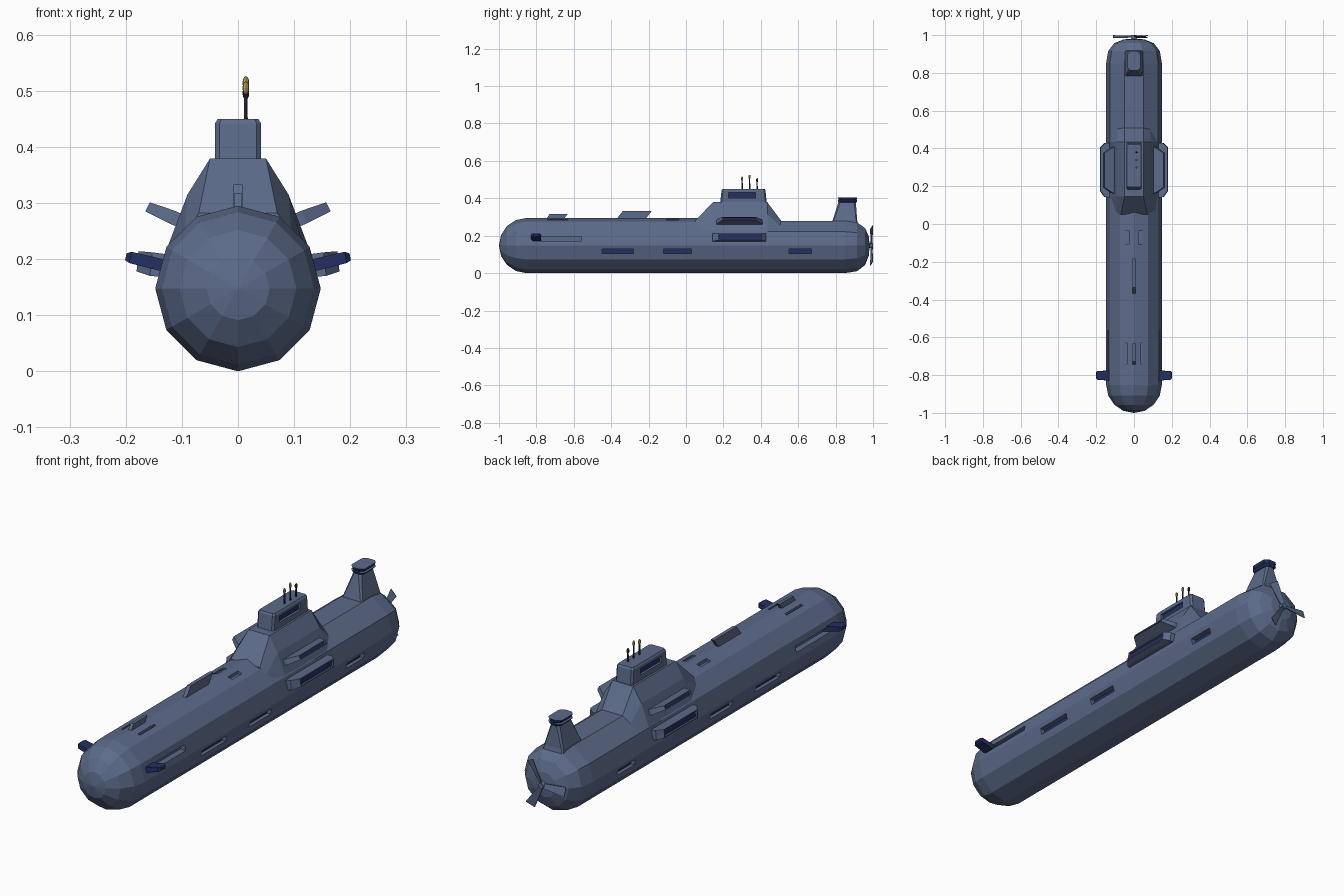
import bpy, bmesh
from math import sin, cos, pi, radians
from mathutils import Vector, Matrix

if "Cube" in bpy.data.objects:
    bpy.data.objects.remove(bpy.data.objects["Cube"])


def mat(name, rgb):
    m = bpy.data.materials.new(name)
    m.diffuse_color = (*rgb, 1)
    m.use_nodes = True
    m.node_tree.nodes["Principled BSDF"].inputs["Base Color"].default_value = m.diffuse_color
    return m


HULL = mat("slate_blue", (0.107, 0.147, 0.255))
NAVY = mat("deep_navy", (0.018, 0.028, 0.12))
DARK = mat("dark_metal", (0.022, 0.028, 0.05))
GOLD = mat("pale_gold", (0.50, 0.41, 0.10))


def finish(name, bm, mats):
    bmesh.ops.recalc_face_normals(bm, faces=bm.faces[:])
    me = bpy.data.meshes.new(name)
    bm.to_mesh(me)
    bm.free()
    for m in mats:
        me.materials.append(m)
    ob = bpy.data.objects.new(name, me)
    bpy.context.collection.objects.link(ob)
    return ob


def loft(name, rings, mats=(HULL,), recess=None):
    """Skin equal-length rings, cap both ends; recess = (border, depth) of a navy inset in the last cap."""
    bm = bmesh.new()
    vs = [[bm.verts.new(p) for p in r] for r in rings]
    n = len(rings[0])
    for a, b in zip(vs, vs[1:]):
        for i in range(n):
            j = (i + 1) % n
            bm.faces.new((a[i], a[j], b[j], b[i]))
    bm.faces.new(vs[0])
    end = bm.faces.new(vs[-1])
    bmesh.ops.recalc_face_normals(bm, faces=bm.faces[:])
    if recess:
        bmesh.ops.inset_region(bm, faces=[end], thickness=recess[0], depth=0)
        bmesh.ops.inset_region(bm, faces=[end], thickness=0.0005, depth=-recess[1])
        end.material_index = 1
    return finish(name, bm, mats)


def cut(ob, boxes):
    """Cut recesses; each box is x0,x1,y0,y1,z0,z1,navy floor. Boxes are mirrored in x."""
    bm = bmesh.new()
    for x0, x1, y0, y1, z0, z1, navy in boxes:
        for s in (1, -1):
            g = bmesh.ops.create_cube(bm, size=1)["verts"]
            c = Vector((s * (x0 + x1) / 2, (y0 + y1) / 2, (z0 + z1) / 2))
            for v in g:
                v.co = c + Vector((v.co.x * (x1 - x0), v.co.y * (y1 - y0), v.co.z * (z1 - z0)))
            for f in {f for v in g for f in v.link_faces}:
                if navy and abs(f.calc_center_median().x - s * x0) < 1e-4:
                    f.material_index = 1
    cutter = finish("recess_cutter", bm, (HULL, NAVY))
    mod = ob.modifiers.new("recesses", "BOOLEAN")
    mod.object, mod.operation, mod.solver = cutter, "DIFFERENCE", "EXACT"
    bpy.context.view_layer.objects.active = ob
    bpy.ops.object.modifier_apply(modifier=mod.name)
    bpy.data.objects.remove(cutter)


# Twelve-sided hull with a domed bow, a flat rear deck and a blunt stern
R, ZC = 0.1475, 0.1475


def section(y, k, flat):
    pts = []
    for i in range(12):
        x, z = R * cos(i * pi / 6), R * sin(i * pi / 6)
        if flat and i in (2, 3, 4):
            x, z = (3 - i) * 0.05, 0.132
        pts.append((x * k, y, ZC + z * k))
    return pts


stations = [(-1, 0.01, 0), (-0.989, 0.383, 0), (-0.957, 0.707, 0), (-0.909, 0.924, 0), (-0.853, 1, 0),
            (0.2, 1, 0), (0.35, 1, 1), (0.85, 1, 1), (0.915, 0.93, 1), (0.957, 0.71, 1),
            (0.977, 0.38, 1), (0.982, 0.01, 1)]
hull = loft("hull", [section(*s) for s in stations], (HULL, NAVY))
cut(hull, [
    (0.12, 0.17, -0.45, -0.28, 0.104, 0.13, True),
    (0.12, 0.17, -0.12, 0.03, 0.104, 0.13, True),
    (0.12, 0.17, 0.55, 0.67, 0.104, 0.13, True),
    (0.115, 0.17, -0.82, -0.56, 0.172, 0.196, False),
    (0.025, 0.046, -0.105, -0.038, 0.275, 0.32, False),
    (0.036, 0.046, -0.74, -0.63, 0.275, 0.32, False)])


# Sail: broad faceted lower part
def sail_ring(y, half):
    return [(x, y, z) for x, z in half] + [(-x, y, z) for x, z in reversed(half)]


full = [(0.128, 0.215), (0.09, 0.315), (0.05, 0.379)]
loft("sail_base", [sail_ring(0.05, [(0.12, 0.21), (0.095, 0.245), (0.07, 0.282)]),
                   sail_ring(0.145, full), sail_ring(0.435, full),
                   sail_ring(0.51, [(0.127, 0.21), (0.085, 0.245), (0.05, 0.278)])])


# Sail: upper box with clipped corners and side windows
def clipped(hx, y0, y1, z, c):
    return [(hx, y0 + c, z), (hx, y1 - c, z), (hx - c, y1, z), (-hx + c, y1, z),
            (-hx, y1 - c, z), (-hx, y0 + c, z), (-hx + c, y0, z), (hx - c, y0, z)]


tower = loft("sail_tower", [clipped(0.041, 0.182, 0.432, 0.37, 0.008), clipped(0.041, 0.19, 0.425, 0.442, 0.008),
                            clipped(0.036, 0.195, 0.42, 0.45, 0.007)], (HULL, NAVY))
cut(tower, [(0.031, 0.06, 0.228, 0.372, 0.402, 0.43, True)])

# Masts with small heads
for i, (y, top, m) in enumerate([(0.30, 0.517, GOLD), (0.34, 0.526, GOLD), (0.38, 0.508, DARK)]):
    bm = bmesh.new()
    bmesh.ops.create_cone(bm, segments=6, radius1=0.004, radius2=0.003, depth=top - 0.455, cap_ends=True,
                          matrix=Matrix.Translation((0.014, y, (top + 0.435) / 2)))
    finish(f"mast_{i + 1}", bm, (DARK,))
    bm = bmesh.new()
    bmesh.ops.create_uvsphere(bm, u_segments=8, v_segments=6, radius=1,
                              matrix=Matrix.Translation((0.014, y, top - 0.012)) @ Matrix.Diagonal((0.006, 0.006, 0.012, 1)))
    finish(f"mast_head_{i + 1}", bm, (m,))


# Side wings: rings of (x, z, half thickness, y0, y1), tapering outwards
def wing(name, s, rings, mats=(HULL,), recess=None, slope=0.0):
    loft(name, [[(s * (x + slope * h), y0, z - h), (s * (x + slope * h), y1, z - h),
                 (s * (x - slope * h), y1, z + h), (s * (x - slope * h), y0, z + h)]
                for x, z, h, y0, y1 in rings], mats, recess)


for s, side in ((1, "right"), (-1, "left")):
    wing(f"upper_wing_{side}", s, [(0.08, 0.258, 0.011, 0.155, 0.415), (0.118, 0.275, 0.011, 0.165, 0.405),
                                   (0.161, 0.293, 0.008, 0.195, 0.375)], (HULL, NAVY), (0.0035, 0.008), 0.5)
    wing(f"lower_wing_{side}", s, [(0.11, 0.186, 0.02, 0.14, 0.43), (0.155, 0.191, 0.021, 0.142, 0.428),
                                   (0.179, 0.196, 0.018, 0.175, 0.405)], (HULL, NAVY), (0.007, 0.008), 0.1)
    wing(f"bow_plane_{side}", s, [(0.11, 0.183, 0.011, -0.83, -0.775), (0.192, 0.203, 0.010, -0.825, -0.778),
                                  (0.2, 0.204, 0.006, -0.815, -0.785)], (NAVY,), None, 0.2)

# Raked fins on the foredeck
for name, y0, y1, rake, top, w in [("foredeck_fin_small", -0.75, -0.655, 0.022, 0.317, 0.007),
                                   ("foredeck_fin_large", -0.375, -0.22, 0.038, 0.333, 0.008)]:
    loft(name, [[(-w, y0 + d, z), (w, y0 + d, z), (w, y1 + d, z), (-w, y1 + d, z)]
                for d, z in ((0, 0.285), (rake, top))])

# Stern fin: flared base, narrow neck and a dark-sided cap
loft("stern_fin", [clipped(0.05, 0.778, 0.92, 0.262, 0.004), clipped(0.046, 0.785, 0.915, 0.285, 0.006),
                   clipped(0.02, 0.815, 0.908, 0.38, 0.010)])
cap = loft("stern_fin_cap", [clipped(0.024, 0.816, 0.912, 0.377, 0.014), clipped(0.034, 0.812, 0.916, 0.388, 0.016),
                             clipped(0.027, 0.816, 0.912, 0.391, 0.014), clipped(0.034, 0.812, 0.916, 0.405, 0.016)],
           (HULL, NAVY))
for f in cap.data.polygons:
    f.material_index = 0 if f.normal.z > 0.9 else 1

# Three-bladed propeller
bm = bmesh.new()
bmesh.ops.create_cone(bm, segments=12, radius1=0.018, radius2=0.012, depth=0.04, cap_ends=True,
                      matrix=Matrix.Translation((0, 0.98, ZC)) @ Matrix.Rotation(-pi / 2, 4, 'X'))
finish("propeller_hub", bm, (HULL,))
for i in range(3):
    spin = Matrix.Translation((0, 0.992, ZC)) @ Matrix.Rotation(radians(60 + 120 * i), 4, 'Y')
    loft(f"propeller_blade_{i + 1}",
         [[spin @ Vector((r, t * 0.0015 + e * p, e * w)) for t, e in ((-1, -1), (1, -1), (1, 1), (-1, 1))]
          for r, w, p in ((0.008, 0.008, 0.004), (0.06, 0.014, 0.005), (0.112, 0.02, 0.006))])
